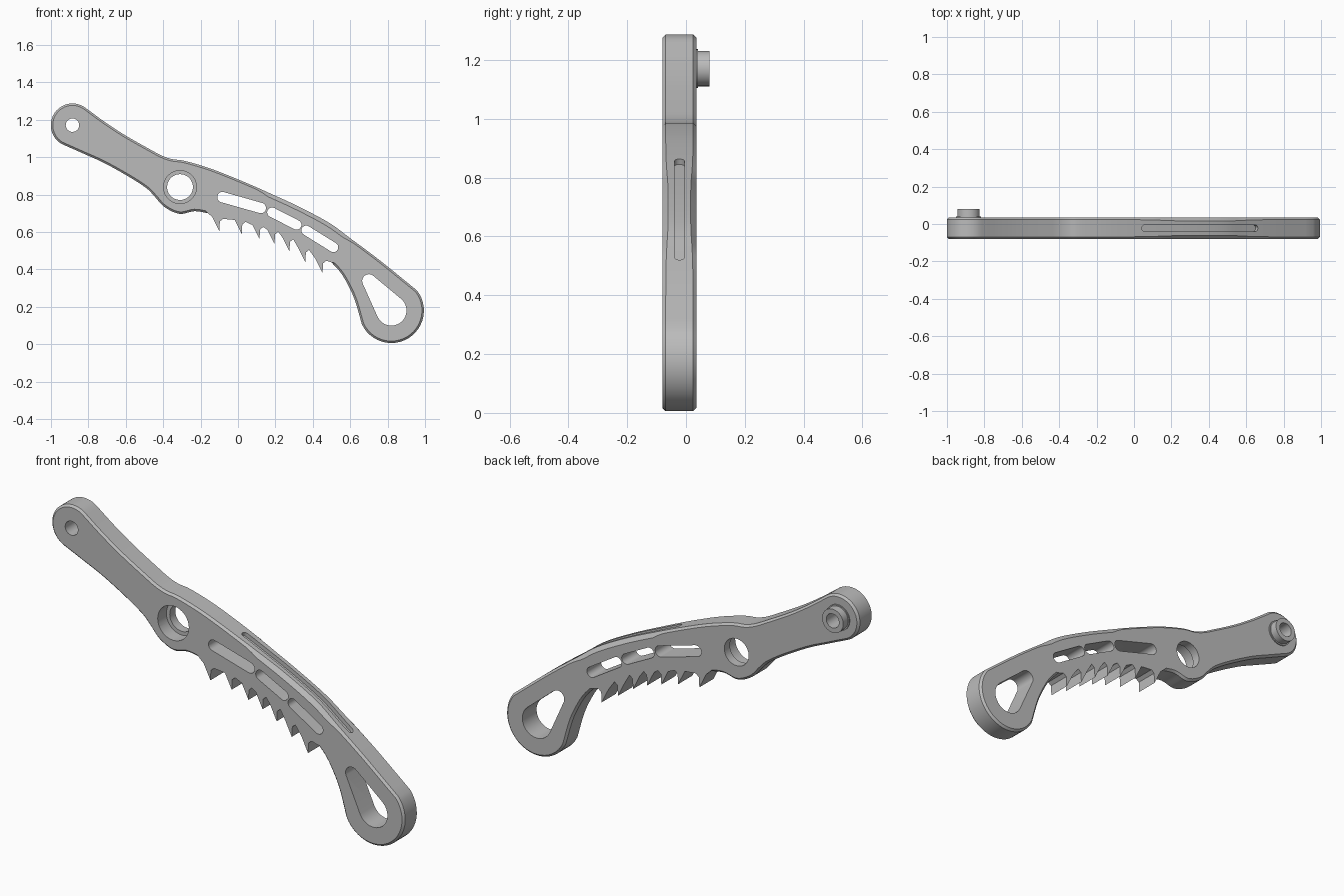
import bpy, bmesh, math
from mathutils import Vector

if "Cube" in bpy.data.objects:
    bpy.data.objects.remove(bpy.data.objects["Cube"])

FRONT, BACK = -0.08, 0.035
MID = (FRONT + BACK) / 2
HEAD, HUB, TAIL = (-0.885, 1.171), (-0.31, 0.84), (0.82, 0.18)

grey = bpy.data.materials.new("satin grey")
grey.use_nodes = True
grey.diffuse_color = (0.5, 0.5, 0.5, 1)
grey.node_tree.nodes["Principled BSDF"].inputs["Base Color"].default_value = (0.5, 0.5, 0.5, 1)


def arc(center, r, start, end, n=24):
    angles = [math.radians(start + (end - start) * i / n) for i in range(n + 1)]
    return [(center[0] + r * math.cos(a), center[1] + r * math.sin(a)) for a in angles]


def circle(center, r, n=40):
    return arc(center, r, 0, 360, n)[:-1]


def capsule(c1, r1, c2, r2):
    """Outline hugging two circles."""
    dx, dz = c2[0] - c1[0], c2[1] - c1[1]
    way = math.degrees(math.atan2(dz, dx))
    tip = 180 - math.degrees(math.acos((r2 - r1) / math.hypot(dx, dz)))
    return arc(c2, r2, way - tip, way + tip, 16) + arc(c1, r1, way + tip, way + 360 - tip, 16)


def spline(points, steps=5):
    """Smooth path through the points."""
    p = [Vector(q) for q in points]
    p = [2 * p[0] - p[1]] + p + [2 * p[-1] - p[-2]]
    out = []
    for a, b, c, d in zip(p, p[1:], p[2:], p[3:]):
        for i in range(steps):
            t = i / steps
            q = 0.5 * (2 * b + (c - a) * t + (2 * a - 5 * b + 4 * c - d) * t * t
                       + (3 * b - a - 3 * c + d) * t ** 3)
            out.append((q.x, q.y))
    return out + [tuple(points[-1])]


def prism(name, outline, y0, y1, weight=None, round_ends=0):
    """Extrude an x-z outline from y0 to y1."""
    bm = bmesh.new()
    caps = [[bm.verts.new((x, y, z)) for x, z in outline] for y in (y0, y1)]
    n = len(outline)
    for cap in caps:
        bm.faces.new(cap)
    for i in range(n):
        j = (i + 1) % n
        bm.faces.new((caps[0][i], caps[0][j], caps[1][j], caps[1][i]))
    bmesh.ops.recalc_face_normals(bm, faces=bm.faces)
    if weight:
        layer = bm.edges.layers.float.new("bevel_weight_edge")
        for cap in caps:
            for i in range(n):
                j = (i + 1) % n
                bm.edges.get((cap[i], cap[j]))[layer] = min(weight[i], weight[j])
    if round_ends:
        ends = [bm.edges.get((c[i], c[i - 1])) for c in caps for i in (0, n // 2)]
        bmesh.ops.bevel(bm, geom=ends, offset=round_ends, segments=5,
                        profile=0.5, affect='EDGES')
    mesh = bpy.data.meshes.new(name)
    bm.to_mesh(mesh)
    bm.free()
    mesh.materials.append(grey)
    obj = bpy.data.objects.new(name, mesh)
    bpy.context.collection.objects.link(obj)
    return obj


def apply(obj, mod):
    bpy.context.view_layer.objects.active = obj
    bpy.ops.object.modifier_apply(modifier=mod.name)


def cut(obj, cutter):
    mod = obj.modifiers.new("cut", 'BOOLEAN')
    mod.operation, mod.solver, mod.object = 'DIFFERENCE', 'EXACT', cutter
    apply(obj, mod)
    bpy.data.objects.remove(cutter)


def smooth(obj):
    bpy.ops.object.select_all(action='DESELECT')
    obj.select_set(True)
    bpy.context.view_layer.objects.active = obj
    bpy.ops.object.shade_smooth_by_angle(angle=math.radians(28))


# Arm outline, clockwise from the underside of the head
head = arc(HEAD, 0.116, 240, 50)
tail = arc(TAIL, 0.174, 38, -155)
back_edge = spline([head[-1], (-0.715, 1.19), (-0.605, 1.118), (-0.473, 1.043),
                    (-0.405, 1.007), (-0.35, 0.989), (-0.285, 0.98), (-0.15, 0.94),
                    (0.01, 0.877), (0.17, 0.807), (0.33, 0.733), (0.49, 0.647),
                    (0.607, 0.561), (0.757, 0.449), tail[0]])
inner_edge = spline([tail[-1], (0.623, 0.24), (0.58, 0.332), (0.543, 0.39), (0.5, 0.437)])
tips = [(-0.1, 0.604), (0.02, 0.588), (0.115, 0.561), (0.195, 0.535),
        (0.275, 0.495), (0.36, 0.438), (0.452, 0.38)]
teeth = []
for x, z in reversed(tips):
    teeth += [(x + 0.02, z + 0.066), (x + 0.003, z + 0.052), (x, z), (x - 0.038, z + 0.076)]
hub_edge = spline([(-0.16, 0.7), (-0.233, 0.711), (-0.313, 0.697), (-0.393, 0.733),
                   (-0.447, 0.791), (-0.49, 0.834), (-0.58, 0.893), (-0.714, 0.968),
                   (-0.82, 1.016), head[0]])

# Rim chamfer: wider along the middle of the back edge, none on the teeth
grip = [0.5 + 0.5 * max(0, min(1, (x - 0.12) / 0.05, (0.62 - x) / 0.05)) for x, z in back_edge]
outline = head + back_edge[1:-1] + tail + inner_edge[1:] + teeth + hub_edge[:-1]
weights = ([0.5] * len(head) + grip[1:-1] + [0.5] * (len(tail) + len(inner_edge) - 1)
           + [0] * len(teeth) + [0.5] * (len(hub_edge) - 1))
arm = prism("arm", outline, FRONT, BACK, weights)
rim = arm.modifiers.new("rim", 'BEVEL')
rim.limit_method, rim.width, rim.segments = 'WEIGHT', 0.021, 1
rim.use_clamp_overlap = False
apply(arm, rim)

# Through openings: pivot bore, hub bore, three slots and the tail eye
openings = [circle(HEAD, 0.036), circle(HUB, 0.069),
            capsule((-0.083, 0.786), 0.028, (0.122, 0.728), 0.028),
            capsule((0.182, 0.705), 0.026, (0.313, 0.638), 0.026),
            capsule((0.365, 0.608), 0.026, (0.51, 0.518), 0.026),
            capsule((0.7, 0.338), 0.036, TAIL, 0.081)]
for shape in openings:
    cut(arm, prism("opening", shape, -0.2, 0.2))

# Counterbore in the front of the hub
cut(arm, prism("counterbore", circle(HUB, 0.088), -0.2, -0.01))

# Narrow groove along the back edge
path = [Vector(p) for p in back_edge if 0.04 <= p[0] <= 0.69]
outer, inner = [], []
for i, p in enumerate(path):
    d = (path[min(i + 1, len(path) - 1)] - path[max(i - 1, 0)]).normalized()
    normal = Vector((-d.y, d.x))
    outer.append(tuple(p + normal * 0.02))
    inner.append(tuple(p - normal * 0.02))
cut(arm, prism("groove", outer + inner[::-1], MID - 0.017, MID + 0.017, round_ends=0.0165))
smooth(arm)

# Hollow pivot pin with its collar on the back of the head
for name, radius, end in (("pivot_pin", 0.06, 0.08), ("pin_collar", 0.066, 0.041)):
    part = prism(name, circle(HEAD, radius), 0.03, end)
    cut(part, prism("bore", circle(HEAD, 0.036), -0.2, 0.2))
    smooth(part)
